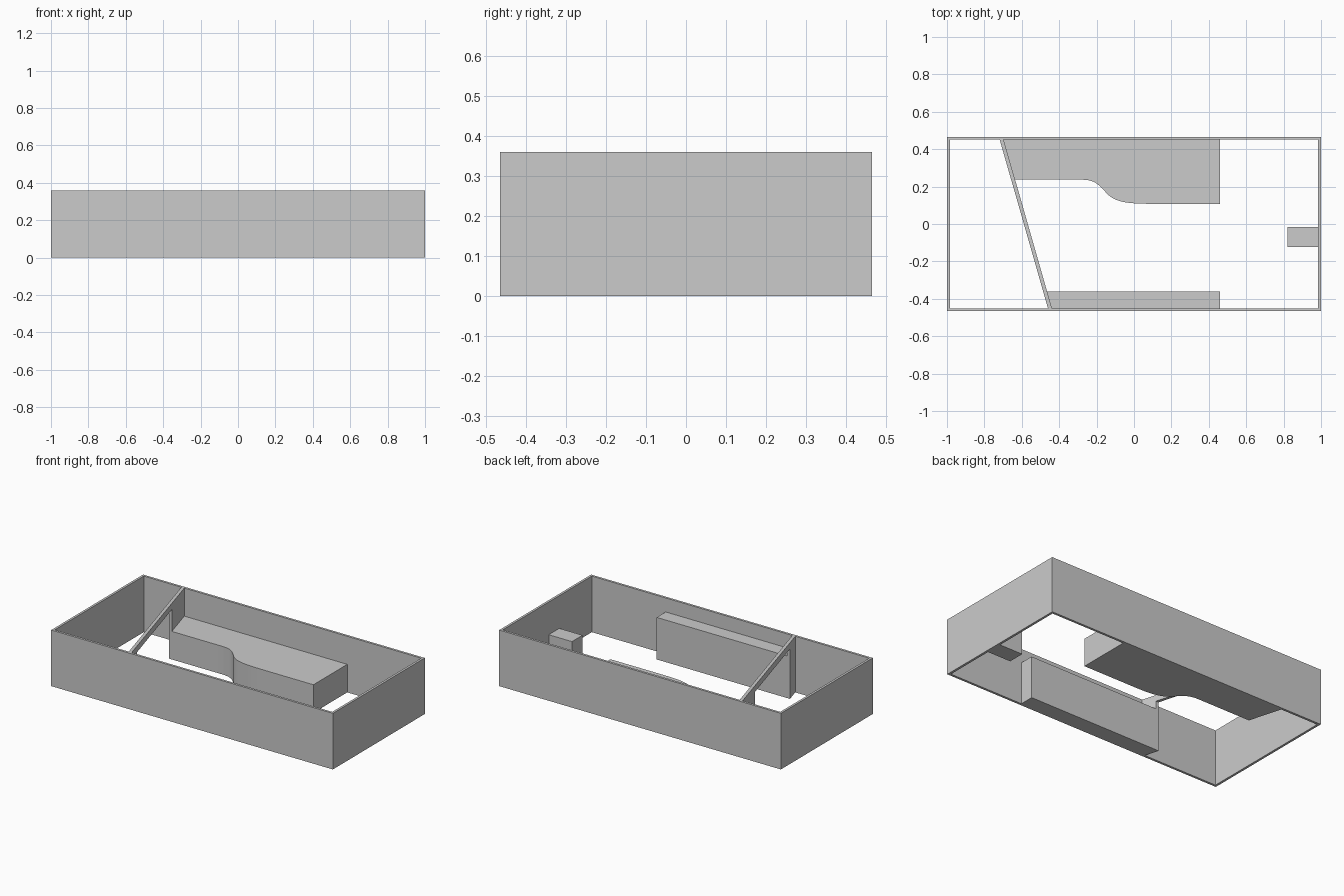
import bpy, bmesh
from mathutils import Vector
from mathutils.geometry import interpolate_bezier

cube = bpy.data.objects.get("Cube")
if cube:
    bpy.data.objects.remove(cube, do_unlink=True)

HALF_X, HALF_Y, HEIGHT, WALL = 1.0, 0.466, 0.36, 0.015
IN_X, IN_Y = HALF_X - WALL, HALF_Y - WALL
FRONT_EDGE, BACK_EDGE, COUNTER_END = -0.36, 0.237, 0.46

plaster = bpy.data.materials.new("plain_grey")
plaster.use_nodes = True
grey = (0.6, 0.6, 0.6, 1)
plaster.diffuse_color = grey
plaster.node_tree.nodes["Principled BSDF"].inputs["Base Color"].default_value = grey


def finish(name, bm):
    bmesh.ops.recalc_face_normals(bm, faces=bm.faces)
    mesh = bpy.data.meshes.new(name)
    bm.to_mesh(mesh)
    bm.free()
    mesh.materials.append(plaster)
    obj = bpy.data.objects.new(name, mesh)
    bpy.context.collection.objects.link(obj)
    return obj


def extrude(bm, faces, offset):
    grown = bmesh.ops.extrude_face_region(bm, geom=faces, use_keep_orig=True)["geom"]
    verts = [v for v in grown if isinstance(v, bmesh.types.BMVert)]
    bmesh.ops.translate(bm, verts=verts, vec=offset)


def prism(name, outline, offset):
    bm = bmesh.new()
    face = bm.faces.new([bm.verts.new(p) for p in outline])
    extrude(bm, [face], offset)
    return finish(name, bm)


def floor_prism(name, outline, height):
    return prism(name, [(x, y, 0) for x, y in outline], (0, 0, height))


def partition_x(y):
    """Left face of the slanted partition at depth y."""
    t = (y + IN_Y) / (2 * IN_Y)
    return -0.46 + t * (-0.718 + 0.46)


# Outer walls: an open ring without floor or ceiling
bm = bmesh.new()
corners = [(-1, -1), (1, -1), (1, 1), (-1, 1)]
outer = [bm.verts.new((x * HALF_X, y * HALF_Y, 0)) for x, y in corners]
inner = [bm.verts.new((x * IN_X, y * IN_Y, 0)) for x, y in corners]
rim = [bm.faces.new((outer[i - 1], outer[i], inner[i], inner[i - 1])) for i in range(4)]
extrude(bm, rim, (0, 0, HEIGHT))
finish("outer_walls", bm)

# Slanted partition with a wide opening under a thin lintel
LINTEL = 0.32
portal = [(-IN_Y, 0), (FRONT_EDGE, 0), (FRONT_EDGE, LINTEL), (BACK_EDGE, LINTEL),
          (BACK_EDGE, 0), (IN_Y, 0), (IN_Y, HEIGHT), (-IN_Y, HEIGHT)]
THICK = 0.021
prism("slanted_partition", [(partition_x(y), y, z) for y, z in portal], (THICK, 0, 0))

# Back counter with an S-curved front edge
LOW = 0.108
knots = [[(-0.28, BACK_EDGE), (-0.21, BACK_EDGE), (-0.19, 0.21), (-0.16, 0.18)],
         [(-0.16, 0.18), (-0.12, 0.13), (-0.08, LOW), (0.08, LOW)]]
curve = []
for k in knots:
    curve += [p.to_2d() for p in interpolate_bezier(*[Vector((*p, 0)) for p in k], 10)][:-1]
outline = [(partition_x(IN_Y) + THICK, IN_Y), (partition_x(BACK_EDGE) + THICK, BACK_EDGE),
           *curve, knots[-1][-1], (COUNTER_END, LOW), (COUNTER_END, IN_Y)]
back_counter = floor_prism("back_counter", outline, 0.18)
bpy.context.view_layer.objects.active = back_counter
back_counter.select_set(True)
bpy.ops.object.shade_smooth_by_angle()

# Tall narrow front counter
floor_prism("front_counter",
            [(partition_x(-IN_Y) + THICK, -IN_Y), (COUNTER_END, -IN_Y),
             (COUNTER_END, FRONT_EDGE), (partition_x(FRONT_EDGE) + THICK, FRONT_EDGE)], 0.27)

# Small block against the left end wall
floor_prism("wall_block", [(0.82, -0.122), (IN_X, -0.122), (IN_X, -0.015), (0.82, -0.015)], 0.15)
